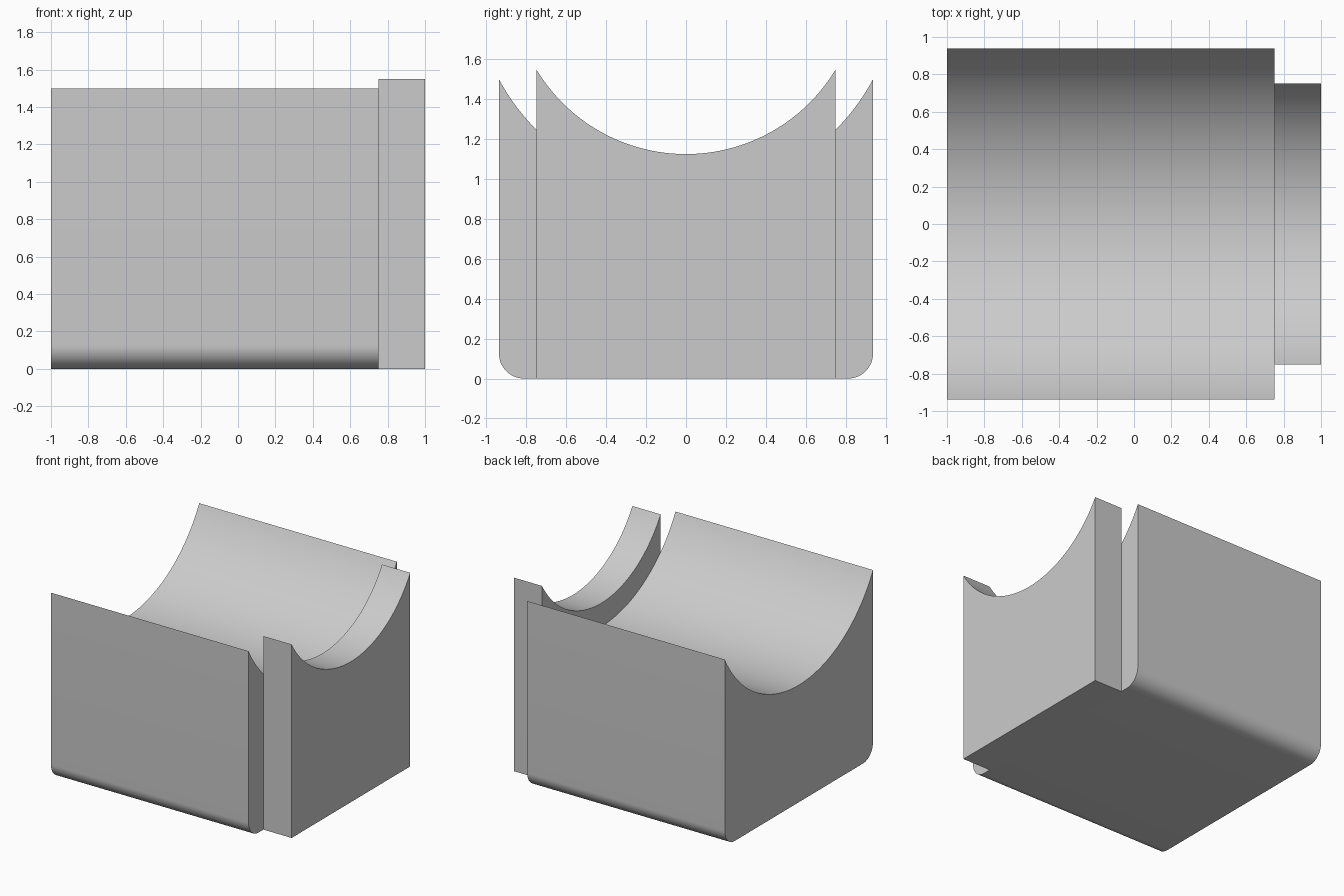
import bpy, bmesh, math

cube = bpy.data.objects.get("Cube")
if cube:
    bpy.data.objects.remove(cube, do_unlink=True)

grey = bpy.data.materials.new("light_grey")
grey.use_nodes = True
colour = (0.6, 0.6, 0.6, 1)
grey.diffuse_color = colour
grey.node_tree.nodes["Principled BSDF"].inputs["Base Color"].default_value = colour

AXIS_Z = 2.0  # height of the shared axis of both grooves


def arc(cy, cz, radius, start, end, steps):
    """Points along an arc in the YZ plane, angles in radians."""
    angles = [start + (end - start) * i / steps for i in range(steps + 1)]
    return [(cy + radius * math.cos(a), cz + radius * math.sin(a)) for a in angles]


def cradle(name, x0, x1, half_width, groove_radius, corner=0):
    """Extrude a block along X with a round trough in its top."""
    if corner:
        c = half_width - corner
        profile = arc(-c, corner, corner, math.pi, 1.5 * math.pi, 16)
        profile += arc(c, corner, corner, 1.5 * math.pi, 2 * math.pi, 16)
    else:
        profile = [(-half_width, 0), (half_width, 0)]
    spread = math.asin(half_width / groove_radius)
    down = -math.pi / 2
    profile += arc(0, AXIS_Z, groove_radius, down + spread, down - spread, 64)

    bm = bmesh.new()
    face = bm.faces.new([bm.verts.new((x0, y, z)) for y, z in profile])
    swept = bmesh.ops.extrude_face_region(bm, geom=[face], use_keep_orig=True)
    moved = [v for v in swept["geom"] if isinstance(v, bmesh.types.BMVert)]
    bmesh.ops.translate(bm, verts=moved, vec=(x1 - x0, 0, 0))
    bmesh.ops.recalc_face_normals(bm, faces=bm.faces)
    mesh = bpy.data.meshes.new(name)
    bm.to_mesh(mesh)
    bm.free()
    mesh.materials.append(grey)

    obj = bpy.data.objects.new(name, mesh)
    bpy.context.collection.objects.link(obj)
    bpy.ops.object.select_all(action="DESELECT")
    obj.select_set(True)
    bpy.context.view_layer.objects.active = obj
    bpy.ops.object.shade_smooth_by_angle(angle=math.radians(30))
    return obj


# Wide block with rounded lower edges, and the narrower end block
cradle("main_cradle", -1, 0.75, 0.9375, 1.0625, corner=0.125)
cradle("end_cradle", 0.75, 1, 0.75, 0.875)
